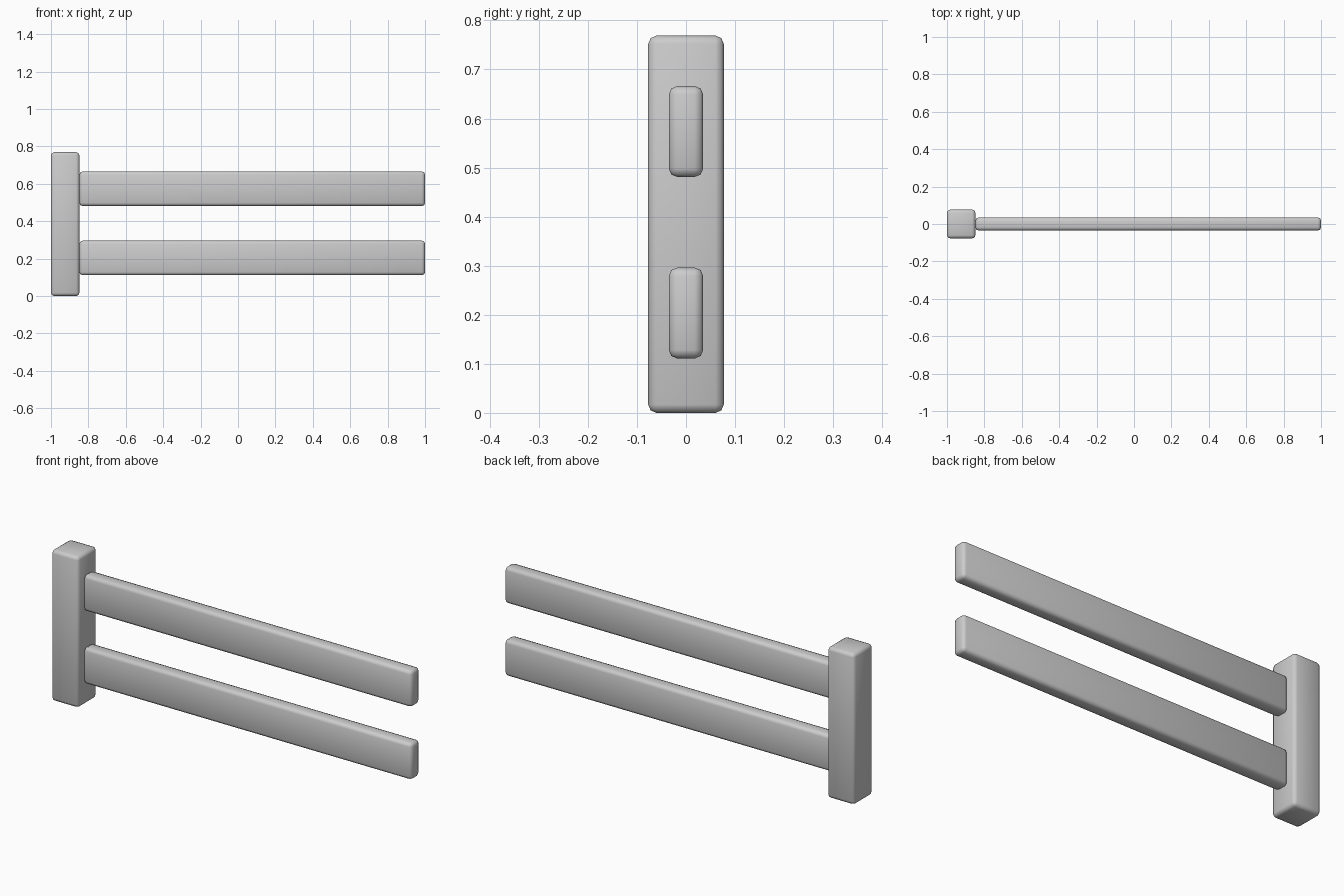
import bpy

if "Cube" in bpy.data.objects:
    bpy.data.objects.remove(bpy.data.objects["Cube"])


def rounded_block(name, lo, hi, radius):
    """Box between two corners with softly rounded edges."""
    size = [b - a for a, b in zip(lo, hi)]
    centre = [(a + b) / 2 for a, b in zip(lo, hi)]
    bpy.ops.mesh.primitive_cube_add(size=1, location=centre)
    ob = bpy.context.object
    ob.name = name
    ob.scale = size
    bpy.ops.object.transform_apply(location=False, rotation=False, scale=True)
    bevel = ob.modifiers.new("rounded_edges", 'BEVEL')
    bevel.width = radius
    bevel.segments = 2
    bpy.ops.object.shade_smooth()
    return ob


# Upright post at the left end
POST_RIGHT = -0.848
rounded_block("post", (-1, -0.077, 0), (POST_RIGHT, 0.077, 0.769), 0.017)

# Two horizontal rails butting against the post
for name, bottom in (("lower_rail", 0.111), ("upper_rail", 0.481)):
    rounded_block(name, (POST_RIGHT, -0.035, bottom), (1, 0.035, bottom + 0.185), 0.017)
